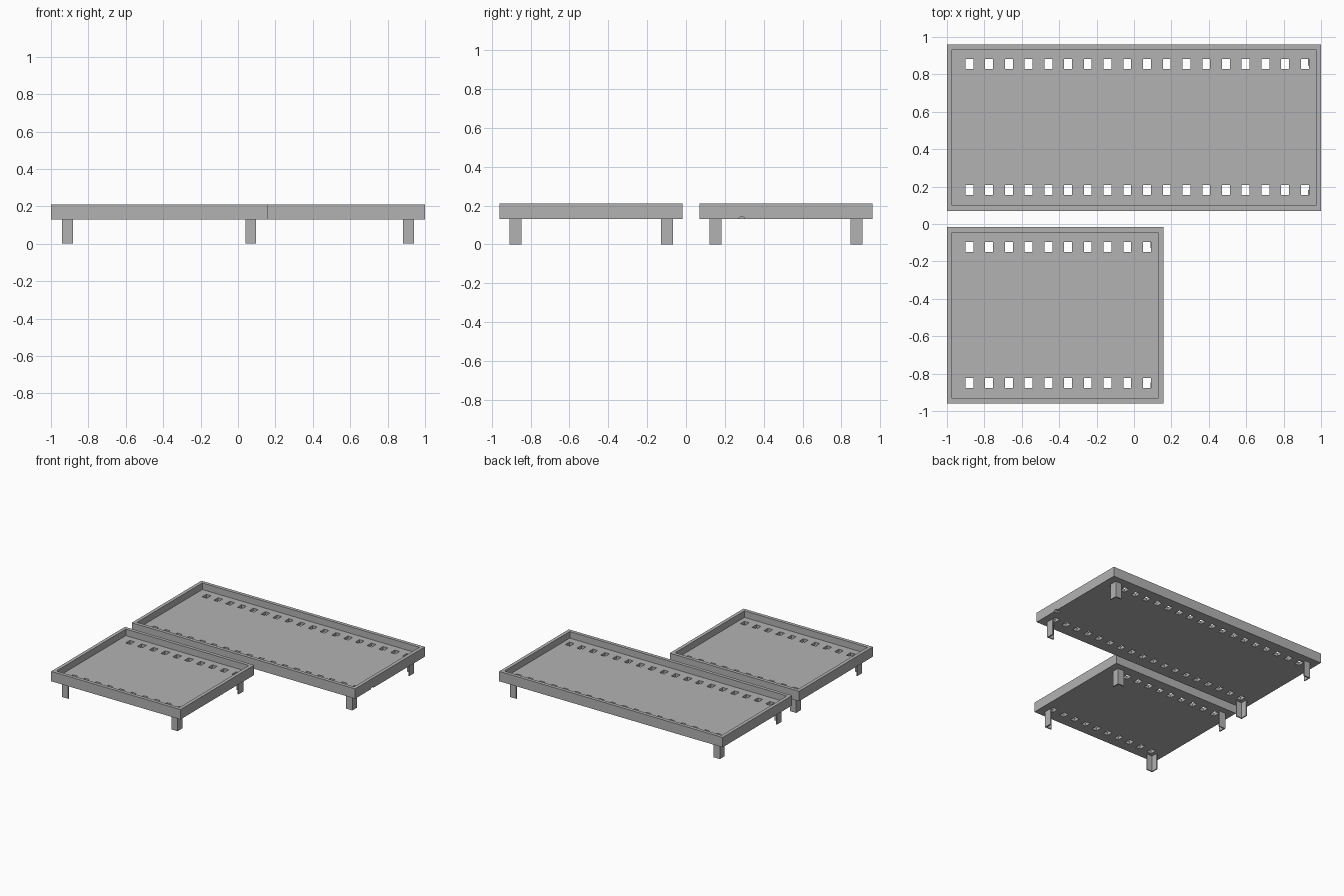
import bpy, bmesh, math
from mathutils import Matrix

if "Cube" in bpy.data.objects:
    bpy.data.objects.remove(bpy.data.objects["Cube"])

BASE, TOP = 0.13, 0.21      # underside and rim heights of the trays
WALL, FLOOR = 0.028, 0.027  # rim and floor thickness
LEG_X, LEG_Y, LEG_T = 0.057, 0.062, 0.009

grey = bpy.data.materials.new("grey")
grey.diffuse_color = (0.45, 0.45, 0.45, 1)
grey.use_nodes = True
grey.node_tree.nodes["Principled BSDF"].inputs["Base Color"].default_value = grey.diffuse_color


def make_object(name, bm):
    bmesh.ops.recalc_face_normals(bm, faces=bm.faces)
    mesh = bpy.data.meshes.new(name)
    bm.to_mesh(mesh)
    bm.free()
    mesh.materials.append(grey)
    obj = bpy.data.objects.new(name, mesh)
    bpy.context.collection.objects.link(obj)
    return obj


def add_box(bm, x0, x1, y0, y1, z0, z1):
    m = (Matrix.Translation(((x0 + x1) / 2, (y0 + y1) / 2, (z0 + z1) / 2))
         @ Matrix.Diagonal((x1 - x0, y1 - y0, z1 - z0, 1)))
    bmesh.ops.create_cube(bm, size=1, matrix=m)


def boxes(name, specs):
    bm = bmesh.new()
    for s in specs:
        add_box(bm, *s)
    return make_object(name, bm)


def cut(obj, cutter):
    """Subtract the cutter, bake the result and discard the cutter."""
    mod = obj.modifiers.new("cut", 'BOOLEAN')
    mod.operation, mod.solver, mod.object = 'DIFFERENCE', 'EXACT', cutter
    bpy.context.view_layer.update()
    dg = bpy.context.evaluated_depsgraph_get()
    mesh = bpy.data.meshes.new_from_object(obj.evaluated_get(dg))
    obj.modifiers.clear()
    obj.data = mesh
    bpy.data.objects.remove(cutter)


def angle_leg(name, x, y, sx, sy):
    """L-section leg: outer corner at x, y; webs run inwards along sx, sy."""
    profile = [(0, 0), (LEG_X, 0), (LEG_X, LEG_T), (LEG_T, LEG_T),
               (LEG_T, LEG_Y), (0, LEG_Y)]
    bm = bmesh.new()
    face = bm.faces.new([bm.verts.new((x + sx * u, y + sy * v, 0)) for u, v in profile])
    ext = bmesh.ops.extrude_face_region(bm, geom=[face])
    verts = [g for g in ext["geom"] if isinstance(g, bmesh.types.BMVert)]
    bmesh.ops.translate(bm, verts=verts, vec=(0, 0, BASE))
    return make_object(name, bm)


def tray(name, x0, x1, y0, y1, count, rows):
    # open-topped tray
    body = boxes(name, [(x0, x1, y0, y1, BASE, TOP)])
    cut(body, boxes("pocket", [(x0 + WALL, x1 - WALL, y0 + WALL, y1 - WALL,
                                BASE + FLOOR, TOP + 0.1)]))
    # two rows of rectangular slots through the floor
    holes = []
    for y in rows:
        for i in range(count):
            x = -0.88 + 0.1055 * i
            holes.append((x - 0.021, x + 0.021, y - 0.027, y + 0.027,
                          BASE - 0.05, BASE + FLOOR + 0.02))
    cut(body, boxes("slots", holes))
    # four corner legs, open towards the middle
    for side, x, sx in (("left", x0 + 0.06, 1), ("right", x1 - 0.06, -1)):
        for end, y, sy in (("front", y0 + 0.05, 1), ("back", y1 - 0.05, -1)):
            angle_leg(f"{name}_{end}_{side}_leg", x, y, sx, sy)
    return body


long_tray = tray("long_tray", -1, 1, 0.07, 0.96, 18, (0.182, 0.855))
tray("short_tray", -1, 0.157, -0.96, -0.017, 10, (-0.123, -0.85))

# small cable notch under the right wall of the long tray
bm = bmesh.new()
bmesh.ops.create_cone(bm, cap_ends=True, segments=16, radius1=0.018, radius2=0.018, depth=0.1,
                      matrix=Matrix.Translation((1.02, 0.288, BASE - 0.005))
                      @ Matrix.Rotation(math.pi / 2, 4, 'Y'))
cut(long_tray, make_object("notch", bm))
